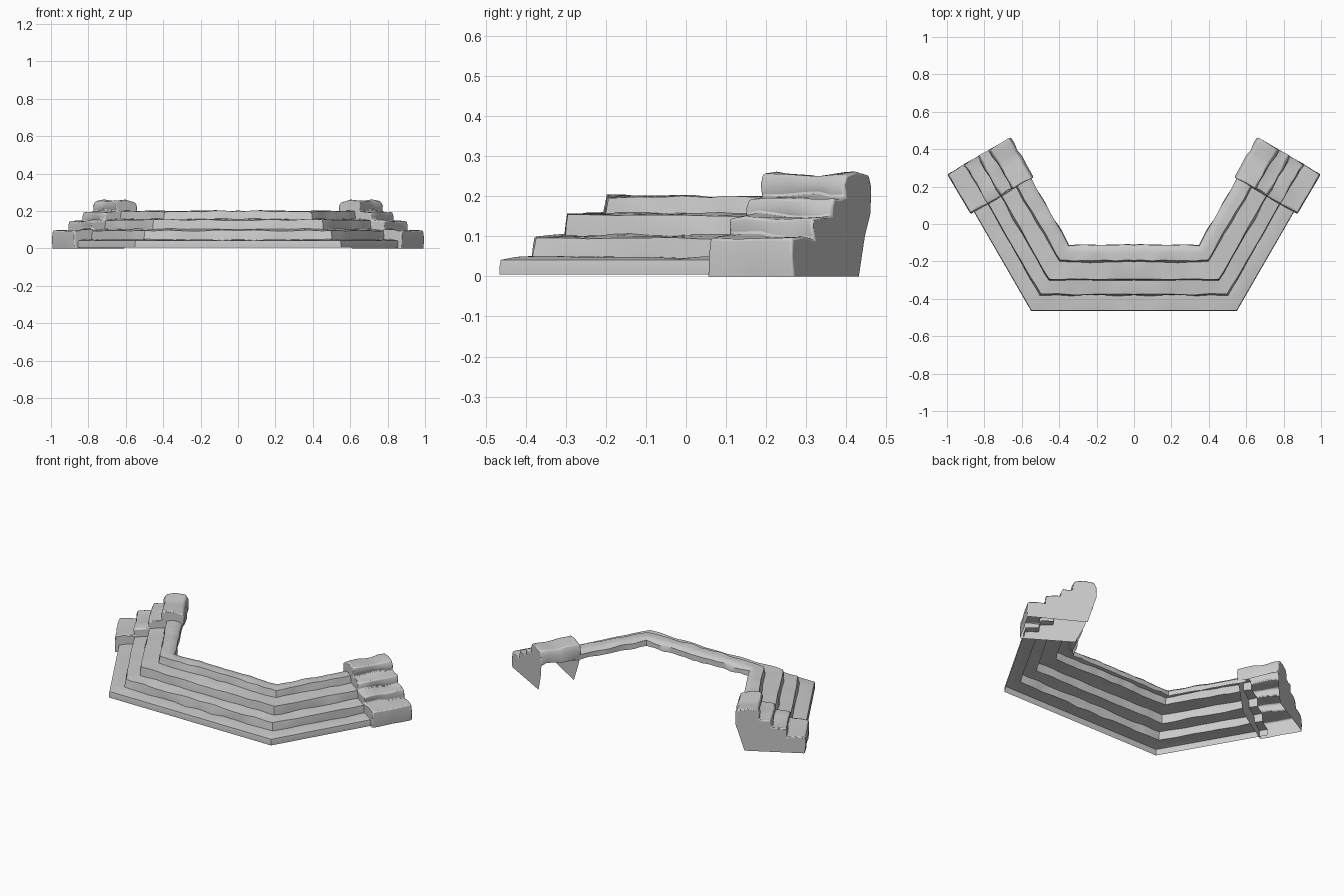
import bpy, bmesh, math
from mathutils import Vector, noise

if "Cube" in bpy.data.objects:
    bpy.data.objects.remove(bpy.data.objects["Cube"])

CORNER = Vector((0.55, -0.465, 0))      # outer front corner of the bend
ALONG = Vector((0.5, 0.866, 0))         # direction of the side arm
INWARD = Vector((-0.866, 0.5, 0))       # across the arm, toward the inside
TAN = math.tan(math.radians(30))


def front_point(t, d, z):
    return Vector((t * (CORNER.x - TAN * d), CORNER.y + d, z))


def arm_point(a, d, z):
    return CORNER + ALONG * a + INWARD * d + Vector((0, 0, z))


def worn(s, d, z, amount, seed):
    """Weathering: shift a profile point in depth and height."""
    p = Vector((s * 9, d * 14, z * 14 + seed))
    dd = noise.noise(p) * amount
    dz = noise.noise(p + Vector((31, 7, 3))) * amount if z > 0.02 else 0
    return d + dd, z + dz


def add_grid(bm, rows):
    for r0, r1 in zip(rows, rows[1:]):
        for j in range(len(r0) - 1):
            bm.faces.new((r0[j], r1[j], r1[j + 1], r0[j + 1]))


def finish(bm, name, bevel=0):
    mesh = bpy.data.meshes.new(name)
    bm.to_mesh(mesh)
    bm.free()
    ob = bpy.data.objects.new(name, mesh)
    bpy.context.collection.objects.link(ob)
    if bevel:
        b = ob.modifiers.new("bevel", 'BEVEL')
        b.width, b.segments, b.angle_limit = bevel, 2, math.radians(40)
    m = ob.modifiers.new("mirror", 'MIRROR')
    m.merge_threshold = 0.0005
    bpy.ops.object.select_all(action='DESELECT')
    ob.select_set(True)
    bpy.context.view_layer.objects.active = ob
    bpy.ops.object.shade_smooth_by_angle(angle=math.radians(40))


# Open stair shell: step profile (depth, height) swept round the bend
STEPS = [(0, 0.005), (0.0, 0.025), (0.003, 0.041), (0.04, 0.045), (0.083, 0.047),
         (0.086, 0.075), (0.09, 0.097), (0.125, 0.1), (0.163, 0.102),
         (0.166, 0.13), (0.17, 0.152), (0.215, 0.155), (0.262, 0.157),
         (0.266, 0.18), (0.27, 0.199), (0.31, 0.201), (0.34, 0.197),
         (0.352, 0.185), (0.354, 0.155)]
bm = bmesh.new()
rows = []
N = 12
for i in range(2 * N + 1):
    row = []
    for d0, z0 in STEPS:
        d, z = worn(i / N * 0.6, d0, z0, 0.007 if 0.01 < d0 else 0.0, 2)
        if i <= N:
            p = front_point(i / N, d, z)
        else:
            a0 = TAN * d
            p = arm_point(a0 + (0.66 - a0) * (i - N) / N, d, z)
        row.append(bm.verts.new(p))
    rows.append(row)
add_grid(bm, rows)
finish(bm, "stair_flight")

# Rough stepped end blocks: top and outer faces, two side walls, open inside
BLOCK = [(-0.018, 0.0), (-0.022, 0.05), (-0.018, 0.095), (0.03, 0.098), (0.085, 0.1),
         (0.083, 0.125), (0.088, 0.144), (0.13, 0.148), (0.165, 0.15),
         (0.163, 0.17), (0.17, 0.193), (0.21, 0.196), (0.245, 0.2),
         (0.24, 0.225), (0.25, 0.25), (0.30, 0.256), (0.355, 0.246),
         (0.37, 0.22), (0.365, 0.17)]
bm = bmesh.new()
rows = []
M = 6
for i in range(M + 1):
    t = i / M
    row = []
    for d0, z0 in BLOCK:
        d, z = worn(t * 0.35, d0, z0, 0.014 if d0 > 0.02 else 0.004, 9)
        a = 0.615 + 0.243 * t + 0.012 * noise.noise(Vector((d0 * 16, z0 * 12, t * 3)))
        row.append(bm.verts.new(arm_point(a, d, z)))
    rows.append(row)
add_grid(bm, rows)
for row, a, inner_edge in ((rows[0], 0.62, [(0.345, 0.11), (0.29, 0.0)]),
                           (rows[-1], 0.85, [(0.35, 0.1), (0.32, 0.0)])):
    wall = row + [bm.verts.new(arm_point(a, d, z)) for d, z in inner_edge]
    if row is rows[0]:
        wall.reverse()
    bm.faces.new(wall)
bmesh.ops.recalc_face_normals(bm, faces=bm.faces)
finish(bm, "end_block", 0.006)
